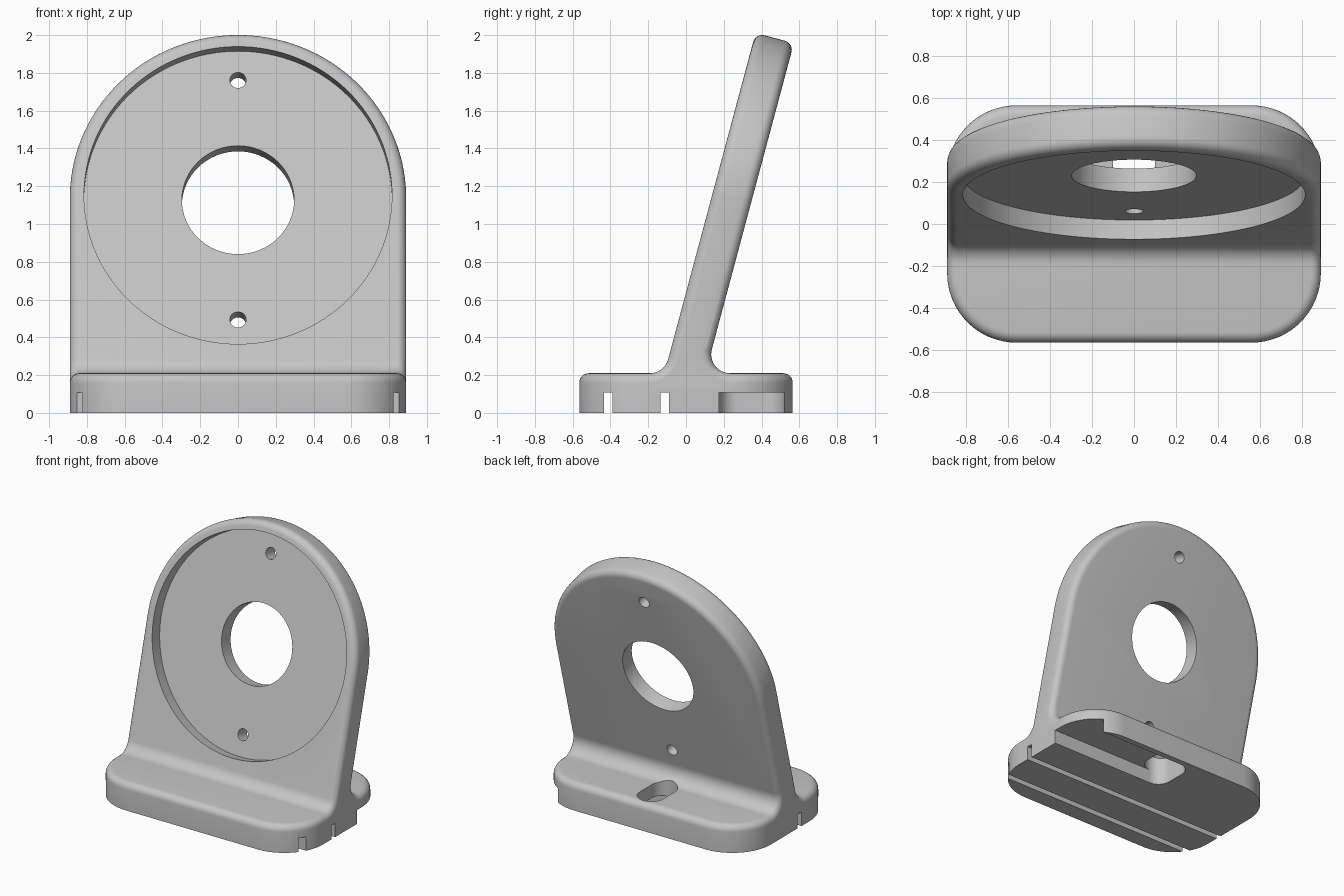
import bpy, bmesh
from math import sin, cos, tan, pi, radians
from mathutils import Matrix, Vector

if "Cube" in bpy.data.objects:
    bpy.data.objects.remove(bpy.data.objects["Cube"])

W, D, T = 0.89, 0.565, 0.21      # half width, half depth, wall thickness
B, R, F = 0.05, 0.33, 0.10       # edge rounding, plan corner radius, fillet radius
TILT = radians(15)
UP = Vector((0, sin(TILT), cos(TILT)))
BACK = Vector((0, cos(TILT), -sin(TILT)))
CENTRE = Vector((0, 0.138, 1.152))   # disc centre on the front face
STEPS = 6
quarter = [i * pi / 2 / STEPS for i in range(STEPS + 1)]

grey = bpy.data.materials.new("light_grey")
grey.diffuse_color = (0.56, 0.56, 0.56, 1)
grey.use_nodes = True
grey.node_tree.nodes["Principled BSDF"].inputs["Base Color"].default_value = grey.diffuse_color


def loft(name, rings):
    """Closed solid through a list of equal-length rings."""
    bm = bmesh.new()
    loops = [[bm.verts.new(p) for p in ring] for ring in rings]
    n = len(loops[0])
    for a, b in zip(loops, loops[1:]):
        for i in range(n):
            bm.faces.new((a[i], a[(i + 1) % n], b[(i + 1) % n], b[i]))
    bm.faces.new(loops[0])
    bm.faces.new(loops[-1])
    bmesh.ops.recalc_face_normals(bm, faces=bm.faces)
    me = bpy.data.meshes.new(name)
    bm.to_mesh(me)
    bm.free()
    ob = bpy.data.objects.new(name, me)
    bpy.context.collection.objects.link(ob)
    me.materials.append(grey)
    return ob


def combine(target, other, op):
    mod = target.modifiers.new("combine", 'BOOLEAN')
    mod.operation, mod.object, mod.solver = op, other, 'MANIFOLD'
    bpy.context.view_layer.objects.active = target
    bpy.ops.object.modifier_apply(modifier=mod.name)
    bpy.data.objects.remove(other)


def rounded_rect(x0, x1, y0, y1, r, z, n=16):
    pts = []
    for k, (cx, cy) in enumerate(((x1 - r, y1 - r), (x0 + r, y1 - r),
                                  (x0 + r, y0 + r), (x1 - r, y0 + r))):
        for i in range(n + 1):
            a = k * pi / 2 + i * pi / 2 / n
            pts.append((cx + r * cos(a), cy + r * sin(a), z))
    return pts


def box(name, x0, x1, y0, y1, z0, z1):
    return loft(name, [[(x0, y0, z), (x1, y0, z), (x1, y1, z), (x0, y1, z)]
                       for z in (z0, z1)])


# Base slab with rounded corners and a rounded top edge
levels = [(0, 0)] + [(B * (1 - cos(a)), T - B + B * sin(a)) for a in quarter]
bracket = loft("bracket", [rounded_rect(-W + d, W - d, -D + d, D - d, R - d, z)
                           for d, z in levels])


# Leaning plate with an arched top and rounded edges
def arch(d, depth, n=96, low=-1.027):
    r = W - d
    pts = [(-r, low)] + [(-r * cos(pi * i / n), r * sin(pi * i / n))
                         for i in range(n + 1)] + [(r, low)]
    return [CENTRE + Vector((x, 0, 0)) + UP * s + BACK * depth for x, s in pts]


front = [(B * (1 - sin(a)), B * (1 - cos(a))) for a in quarter]
rear = [(d, T - h) for d, h in reversed(front)]
plate = loft("plate", [arch(d, h) for d, h in front + rear])

# Fillets joining plate and base, with the same edge rounding at both ends
y_front = CENTRE.y - (CENTRE.z - T) * tan(TILT)
y_rear = y_front + T / cos(TILT)
cf = y_front - F / tan((pi / 2 + TILT) / 2)
cr = y_rear + F / tan((pi / 2 - TILT) / 2)


def fillet_section(x, d, n=12):
    r, pts = F + d, [(x, cf, 0.05)]
    for cy, a0, a1 in ((cf, -90, -15), (cr, -195, -90)):
        for i in range(n + 1):
            a = radians(a0 + (a1 - a0) * i / n)
            pts.append((x, cy + r * cos(a), T + F + r * sin(a)))
    return pts + [(x, cr, 0.05)]


ends = [(W - B + B * sin(a), B * (1 - cos(a))) for a in quarter]
sections = [(-x, d) for x, d in reversed(ends)] + ends
fillet = loft("fillet", [fillet_section(x, d) for x, d in sections])

combine(bracket, fillet, 'UNION')
combine(bracket, plate, 'UNION')


# Round recess, centre hole and two screw holes, square to the plate
def bore(name, s, r, d0, d1, n):
    rings = []
    for d in (d0, d1):
        c = CENTRE + UP * s + BACK * d
        rings.append([c + Vector((r * cos(2 * pi * i / n), 0, 0))
                      + UP * (r * sin(2 * pi * i / n)) for i in range(n)])
    combine(bracket, loft(name, rings), 'DIFFERENCE')


bore("recess", 0, 0.815, -0.1, 0.095, 128)
bore("centre_hole", 0, 0.297, -0.1, 0.3, 64)
for s in (-0.656, 0.656):
    bore("screw_hole", s, 0.043, -0.1, 0.3, 32)

# Two full-width grooves under the base
for y in (-0.412, -0.112):
    combine(bracket, box("groove", -1, 1, y - 0.023, y + 0.023, -0.1, 0.107), 'DIFFERENCE')

# Cable channel open to the right side, ending in an upright slot
combine(bracket, box("cable_channel", 0, 1, 0.175, 0.52, -0.1, 0.107), 'DIFFERENCE')
slot = loft("cable_slot", [rounded_rect(-0.1, 0.1, 0.175, 0.52, 0.0999, z) for z in (-0.1, 0.3)])
combine(bracket, slot, 'DIFFERENCE')

# Smooth curves, sharp edges
bracket.select_set(True)
bpy.context.view_layer.objects.active = bracket
bpy.ops.object.shade_smooth_by_angle(angle=radians(30))
